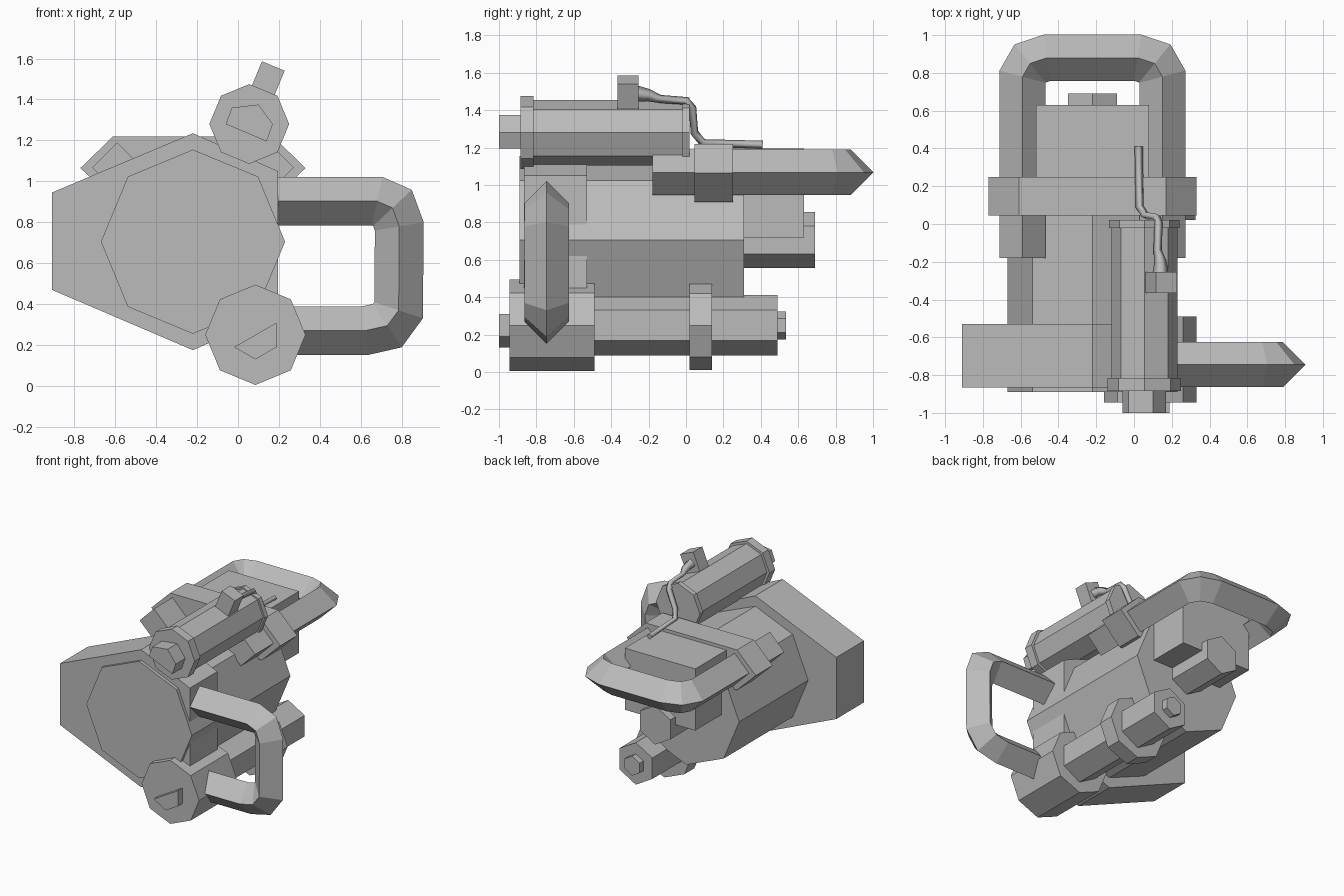
import bpy, bmesh, math
from mathutils import Vector

if "Cube" in bpy.data.objects:
    bpy.data.objects.remove(bpy.data.objects["Cube"])

grey = bpy.data.materials.new("plain_grey")
grey.use_nodes = True
colour = (0.5, 0.5, 0.5, 1)
grey.diffuse_color = colour
grey.node_tree.nodes["Principled BSDF"].inputs["Base Color"].default_value = colour


def finish(name, bm):
    bmesh.ops.recalc_face_normals(bm, faces=bm.faces)
    mesh = bpy.data.meshes.new(name)
    bm.to_mesh(mesh)
    bm.free()
    mesh.materials.append(grey)
    obj = bpy.data.objects.new(name, mesh)
    bpy.context.collection.objects.link(obj)
    return obj


def prism(name, outline, y0, y1):
    """Extrude an (x, z) outline along y."""
    bm = bmesh.new()
    face = bm.faces.new([bm.verts.new((x, y0, z)) for x, z in outline])
    ext = bmesh.ops.extrude_face_region(bm, geom=[face])["geom"]
    moved = [v for v in ext if isinstance(v, bmesh.types.BMVert)]
    bmesh.ops.translate(bm, verts=moved, vec=(0, y1 - y0, 0))
    return finish(name, bm)


def ngon(centre, radius, sides):
    """Regular polygon with one corner pointing up."""
    steps = [math.tau * i / sides for i in range(sides)]
    return [(centre[0] + radius * math.sin(a), centre[1] + radius * math.cos(a)) for a in steps]


def diamond_tube(name, path, normal, half):
    """Sweep a diamond section along a flat path with mitred corners."""
    bm = bmesh.new()
    path, normal = [Vector(p) for p in path], Vector(normal)
    rings = []
    for i, p in enumerate(path):
        a = (p - path[i - 1]).normalized() if i else None
        b = (path[i + 1] - p).normalized() if i < len(path) - 1 else a
        a = a or b
        t = (a + b).normalized()
        side = t.cross(normal) * half / t.dot(a)
        up = normal * half
        rings.append([bm.verts.new(p + d) for d in (side, up, -side, -up)])
    for r, s in zip(rings, rings[1:]):
        for k in range(4):
            m = (k + 1) % 4
            bm.faces.new((r[k], r[m], s[m], s[k]))
    bm.faces.new(rings[0])
    bm.faces.new(rings[-1])
    return finish(name, bm)


# Main housing with front flange, rear box and rear nut
hub = (-0.22, 0.705)
prism("main_body", ngon(hub, 0.45, 8), -0.89, 0.31)
prism("front_flange", [(-0.91, 0.945), (-0.22, 1.235), (0.195, 1.05),
                       (0.195, 0.36), (-0.22, 0.175), (-0.91, 0.47)], -0.865, -0.53)
prism("rear_box", [(-0.52, 0.72), (0.08, 0.72), (0.08, 1.195), (-0.52, 1.195)], 0.1, 0.63)
prism("rear_nut", ngon(hub, 0.15, 6), 0.25, 0.69)

# Lower cylinder
low = (0.085, 0.25)
prism("lower_collar", ngon(low, 0.245, 8), -0.945, -0.49)
prism("lower_cylinder", ngon(low, 0.162, 6), -0.55, 0.49)
prism("lower_ring", ngon(low, 0.24, 8), 0.02, 0.14)
prism("lower_end_bolt", ngon(low, 0.075, 6), 0.45, 0.535)
prism("lower_front_wedge", ngon(low, 0.12, 6)[1:5], -1.0, -0.92)

# Upper cylinder
top = (0.055, 1.28)
prism("upper_cylinder", ngon(top, 0.175, 8), -0.85, 0.01)
prism("upper_front_collar", ngon(top, 0.195, 8), -0.885, -0.815)
prism("upper_rear_collar", ngon(top, 0.187, 8), -0.02, 0.02)
prism("upper_front_tip", [(-0.06, 1.28), (-0.03, 1.36), (0.10, 1.375),
                          (0.17, 1.28), (0.14, 1.195)], -1.0, -0.85)

# Knob standing radially on the upper cylinder
out = Vector((math.sin(math.radians(22.5)), math.cos(math.radians(22.5))))
across = Vector((out.y, -out.x)) * 0.06
base = Vector(top)
prism("knob", [base + out * r + across * s for r, s in
               ((0.14, -1), (0.14, 1), (0.307, 1), (0.307, -1))], -0.365, -0.255)

# Clamp that holds the rear handle
prism("handle_clamp", [(-0.77, 1.065), (-0.61, 1.22), (0.17, 1.22),
                       (0.33, 1.065), (0.17, 0.91), (-0.61, 0.91)], 0.045, 0.25)

# Rear handle, half a path mirrored about its centre line
half_path = [(-0.37, -0.18), (-0.37, 0.78), (-0.33, 0.85), (-0.24, 0.88)]
loop = half_path + [(-x, y) for x, y in reversed(half_path)]
diamond_tube("rear_handle", [(x - 0.22, y, 1.068) for x, y in loop], (0, 0, 1), 0.122)

# Side handle
side_path = [(0.12, 0.903), (0.68, 0.903), (0.755, 0.87), (0.788, 0.78),
             (0.785, 0.37), (0.73, 0.295), (0.62, 0.27), (0.2, 0.27)]
diamond_tube("side_handle", [(x, -0.745, z) for x, z in side_path], (0, 1, 0), 0.119)

# Bent pipe from the knob to the rear box
curve = bpy.data.curves.new("bent_pipe", "CURVE")
curve.dimensions = "3D"
curve.bevel_depth = 0.022
curve.bevel_resolution = 0
curve.use_fill_caps = True
points = [(0.14, -0.27, 1.49, 2), (0.14, -0.2, 1.48, 1.5), (0.125, -0.14, 1.46, 1),
          (0.13, 0.0, 1.45, 1), (0.12, 0.035, 1.41, 1), (0.06, 0.045, 1.28, 1),
          (0.03, 0.09, 1.225, 1), (0.025, 0.41, 1.215, 1)]
spline = curve.splines.new("POLY")
spline.points.add(len(points) - 1)
for sp, (x, y, z, r) in zip(spline.points, points):
    sp.co, sp.radius = (x, y, z, 1), r
curve.materials.append(grey)
pipe = bpy.data.objects.new("bent_pipe", curve)
bpy.context.collection.objects.link(pipe)
